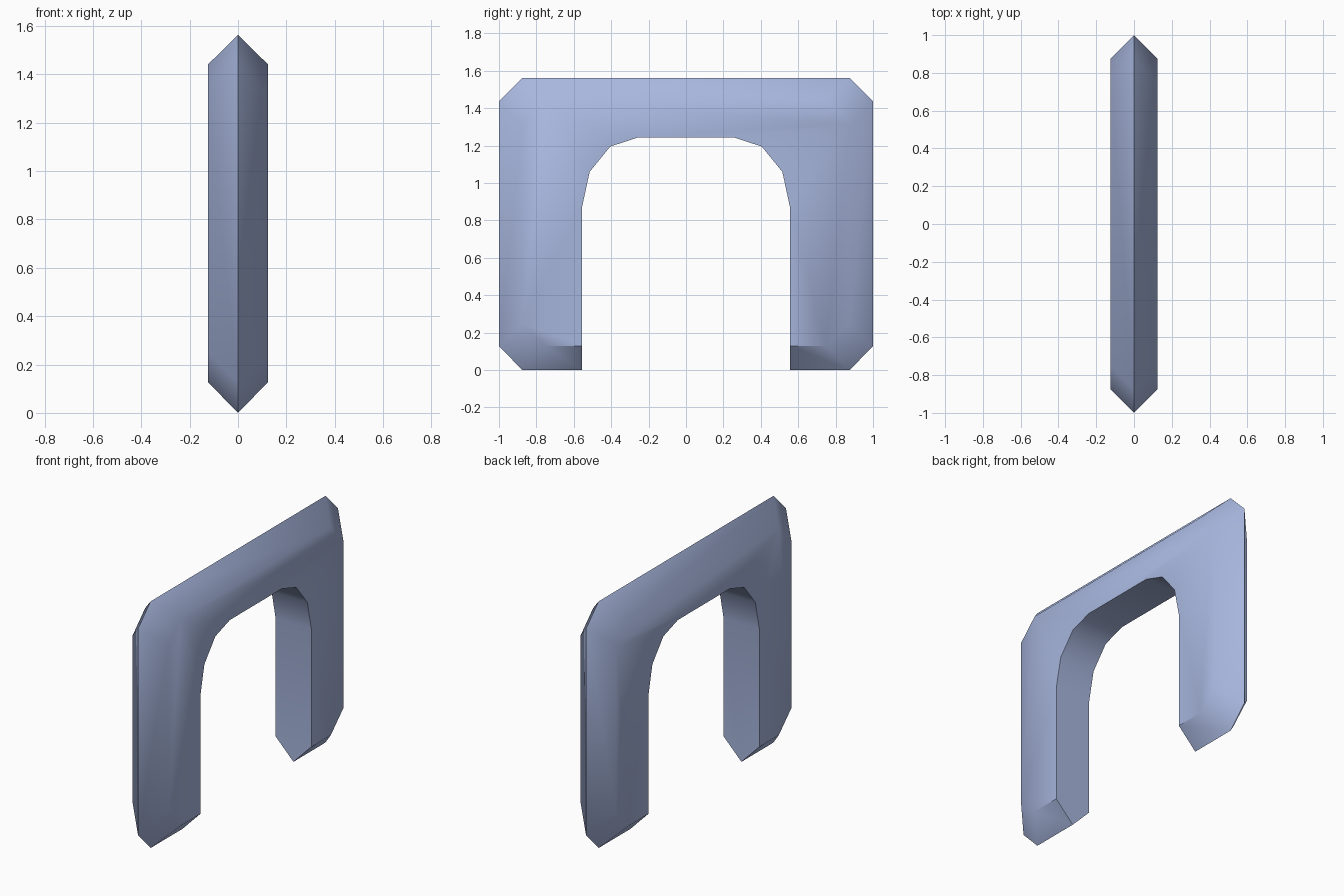
import bpy
import bmesh
import math

cube = bpy.data.objects.get("Cube")
if cube:
    bpy.data.objects.remove(cube, do_unlink=True)

HALF = 0.125  # half thickness, also the bevel width

# Half profiles as (y, z), foot to top; mirrored into full outlines
RIDGE = [(0.555, 0), (0.875, 0), (1, 0.128), (1, 1.4375), (0.875, 1.5625)]
SIDE = [(0.555, 0.128), (0.75, 0.128), (0.875, 0.25), (0.875, 1.315), (0.75, 1.44)]
ARCH = [(0.555, 0.875), (0.515, 1.06), (0.405, 1.195), (0.26, 1.243)]


def mirrored(points):
    return points + [(-y, z) for y, z in reversed(points)]


def make_material(name, color):
    mat = bpy.data.materials.new(name)
    mat.use_nodes = True
    mat.diffuse_color = color
    mat.node_tree.nodes["Principled BSDF"].inputs["Base Color"].default_value = color
    return mat


bm = bmesh.new()


def add_line(x, points):
    return [bm.verts.new((x, y, z)) for y, z in mirrored(points)]


def bridge(a, b):
    for i in range(len(a) - 1):
        bm.faces.new((a[i], a[i + 1], b[i + 1], b[i]))


# Flat sides and the outer bevels meeting at the central ridge
ridge = add_line(0, RIDGE)
sides, arches = [], []
for x in (-HALF, HALF):
    side, arch = add_line(x, SIDE), add_line(x, ARCH)
    bm.faces.new(side + arch[::-1])
    bridge(side, ridge)
    sides.append(side)
    arches.append(arch)

# Underside of the arch and the pointed inner walls of the legs
bridge(*arches)
for end in (0, -1):
    bm.faces.new((arches[0][end], arches[1][end], sides[1][end],
                  ridge[end], sides[0][end]))
bmesh.ops.recalc_face_normals(bm, faces=bm.faces)

mesh = bpy.data.meshes.new("bevelled_arch")
bm.to_mesh(mesh)
bm.free()
arch_obj = bpy.data.objects.new("bevelled_arch", mesh)
bpy.context.collection.objects.link(arch_obj)
mesh.materials.append(make_material("pale blue", (0.39, 0.47, 0.73, 1)))

# Smooth the gentle corners, keep the bevel edges crisp
bpy.ops.object.select_all(action="DESELECT")
arch_obj.select_set(True)
bpy.context.view_layer.objects.active = arch_obj
bpy.ops.object.shade_smooth_by_angle(angle=math.radians(40))
